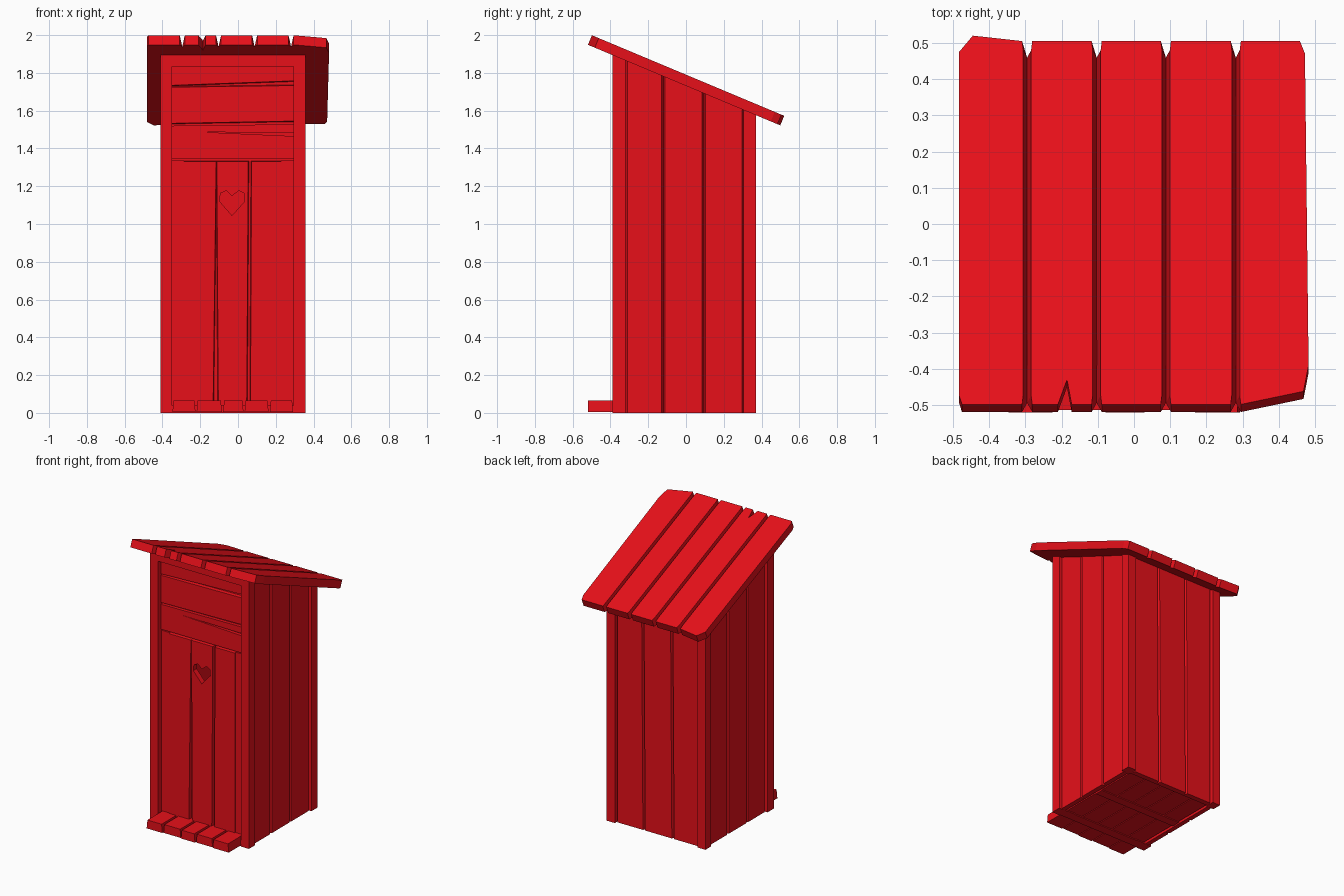
import bpy, bmesh
from mathutils import Vector

if "Cube" in bpy.data.objects:
    bpy.data.objects.remove(bpy.data.objects["Cube"])

red = bpy.data.materials.new("red_paint")
red.diffuse_color = (0.8, 0.005, 0.01, 1)
red.use_nodes = True
red.node_tree.nodes["Principled BSDF"].inputs["Base Color"].default_value = red.diffuse_color


def loft(name, a, b):
    """Solid between two matching outlines."""
    bm = bmesh.new()
    va = [bm.verts.new(p) for p in a]
    vb = [bm.verts.new(p) for p in b]
    n = len(a)
    bm.faces.new(va[::-1])
    bm.faces.new(vb)
    for i in range(n):
        j = (i + 1) % n
        bm.faces.new((va[i], va[j], vb[j], vb[i]))
    bmesh.ops.recalc_face_normals(bm, faces=bm.faces)
    me = bpy.data.meshes.new(name)
    bm.to_mesh(me)
    bm.free()
    me.materials.append(red)
    ob = bpy.data.objects.new(name, me)
    bpy.context.collection.objects.link(ob)
    return ob


def roof_under(y):
    return 1.95 - 0.424 * (y + 0.52)


def upright(name, section, z0=0.0, z1=None):
    """Vertical board: xy section raised to z1, or to the roof slope."""
    return loft(name, [(x, y, z0) for x, y in section],
                [(x, y, roof_under(y) + 0.004 if z1 is None else z1) for x, y in section])


def rect(x0, x1, y0, y1):
    return [(x0, y0), (x1, y0), (x1, y1), (x0, y1)]


def grooved(a, b, inner, outer, v=0.009):
    """Board section (along, across) with V-groove flanks on the outer side."""
    d = 0.02 if outer > inner else -0.02
    return [(a, inner), (b, inner), (b, outer - d), (b - v, outer), (a + v, outer), (a, outer - d)]


def facade(name, front, y=-0.358, inset=0.006, back=-0.32):
    """Board facing the front, given as an xz outline, with slightly splayed edges."""
    cx = sum(p[0] for p in front) / len(front)
    cz = sum(p[1] for p in front) / len(front)
    s = lambda v, c: v + (inset if v > c else -inset)
    return loft(name, [(x, y, z) for x, z in front],
                [(s(x, cx), back, s(z, cz)) for x, z in front])


# corner posts and front top beam
for n, x0, x1 in (("left", -0.41, -0.35), ("right", 0.295, 0.358)):
    upright(f"front_{n}_post", rect(x0, x1, -0.39, -0.32))
    upright(f"back_{n}_post", rect(x0, x1, 0.305, 0.37))
upright("front_top_beam", rect(-0.35, 0.295, -0.39, -0.32), 1.835)

# side wall boards
ys = (-0.32, -0.12, 0.095, 0.305)
for n, inner, outer in (("left", -0.36, -0.393), ("right", 0.308, 0.341)):
    for i in range(3):
        upright(f"{n}_wall_board_{i}", [(x, y) for y, x in grooved(ys[i], ys[i + 1], inner, outer)])

# back wall boards, seams slightly slanted
xs = ((-0.35, -0.35), (-0.145, -0.135), (0.08, 0.09), (0.295, 0.295))
for i in range(3):
    low = grooved(xs[i][0], xs[i + 1][0], 0.315, 0.352)
    top = grooved(xs[i][1], xs[i + 1][1], 0.315, 0.352)
    loft(f"back_wall_board_{i}", [(x, y, 0) for x, y in low],
         [(x, y, roof_under(y) + 0.004) for x, y in top])

# horizontal boards above the door, the lowest one split by a crack
L, R = -0.35, 0.295
facade("gable_board_top", [(L, 1.734), (R, 1.758), (R, 1.84), (L, 1.84)])
facade("gable_board_middle", [(L, 1.533), (R, 1.545), (R, 1.733), (L, 1.724)])
facade("gable_board_low", [(L, 1.345), (R, 1.345), (R, 1.465), (-0.19, 1.487), (R, 1.482),
                           (R, 1.528), (L, 1.52)], inset=0)
upright("gable_backing", rect(L, R, -0.335, -0.305), 1.33, 1.85)

# door jambs, lintel and planks
upright("door_left_jamb", rect(L, -0.286, -0.352, -0.315), 0, 1.335)
upright("door_right_jamb", rect(0.228, R, -0.352, -0.315), 0, 1.335)
planks = (((-0.285, -0.132), (-0.285, -0.116)), ((-0.104, 0.046), (-0.112, 0.054)),
          ((0.066, 0.227), (0.072, 0.227)))
doors = []
for i, (low, top) in enumerate(planks):
    doors.append(facade(f"door_plank_{i}", [(low[0], 0.03), (low[1], 0.03), (top[1], 1.33), (top[0], 1.33)]))
for i, x in enumerate((-0.116, 0.059)):
    upright(f"door_seam_{i}", rect(x - 0.018, x + 0.018, -0.335, -0.318), 0.03, 1.33)

# heart-shaped opening in the middle plank
heart = [(-0.032, 1.045), (0.035, 1.12), (0.032, 1.162), (0.005, 1.177), (-0.032, 1.148),
         (-0.062, 1.177), (-0.093, 1.162), (-0.097, 1.12)]
cutter = loft("heart_cutter", [(x, -0.45, z) for x, z in heart], [(x, -0.2, z) for x, z in heart])
mod = doors[1].modifiers.new("heart", 'BOOLEAN')
mod.operation, mod.solver, mod.object = 'DIFFERENCE', 'EXACT', cutter
bpy.context.view_layer.objects.active = doors[1]
bpy.ops.object.modifier_apply(modifier="heart")
bpy.data.objects.remove(cutter)

# floor planks running out in front as a step
fx = (-0.35, -0.222, -0.082, 0.032, 0.165, 0.295)
for i in range(5):
    a, b = fx[i] + 0.003, fx[i + 1] - 0.003
    y0 = -0.52 + 0.006 * (i % 2)
    loft(f"floor_plank_{i}", [(x, y, 0.006) for x, y in rect(a, b, y0, 0.33)],
         [(x, y, 0.066) for x, y in rect(a + 0.006, b - 0.006, y0, 0.33)])
upright("floor_beam_front", rect(L, R, -0.385, -0.32), 0, 0.04)
upright("floor_beam_middle", rect(L, R, -0.03, 0.03), 0, 0.04)

# roof boards: plan outlines laid on the slope
DOWN = Vector((0, -0.021, -0.0505))


def roof_board(name, outline, lo, hi, v=0.011):
    """Inner long edges (at lo / hi) are splayed to form V grooves."""
    top, bottom = [], []
    for x, y in outline:
        p = Vector((x, y, 2.0 - 0.419 * (y + 0.5)))
        bottom.append(p + DOWN)
        if lo is not None and x < lo + 0.005:
            p.x += v
        if hi is not None and x > hi - 0.005:
            p.x -= v
        top.append(p)
    loft(name, bottom, top)


F, B, c = -0.498, 0.505, 0.025
g = (-0.295, -0.103, 0.088, 0.281)
roof_board("roof_board_0", [(-0.475, F), (g[0] - 0.014, F), (g[0], F + c), (g[0], B - c), (g[0] - 0.014, B),
                            (-0.445, 0.52), (-0.483, 0.475), (-0.483, F + c)], None, g[0])
for i in range(3):
    a, b = g[i], g[i + 1]
    notch = [(-0.21, F), (-0.185, -0.43), (-0.172, F)] if i == 0 else []
    roof_board(f"roof_board_{i + 1}", [(a, F + c), (a + 0.014, F)] + notch +
               [(b - 0.014, F), (b, F + c), (b, B - c), (b - 0.014, B), (a + 0.014, B), (a, B - c)], a, b)
roof_board("roof_board_4", [(g[3], F + c), (g[3] + 0.014, F), (0.468, -0.462), (0.482, -0.39),
                            (0.472, 0.47), (0.458, B), (g[3] + 0.014, B), (g[3], B - c)], g[3], None)
